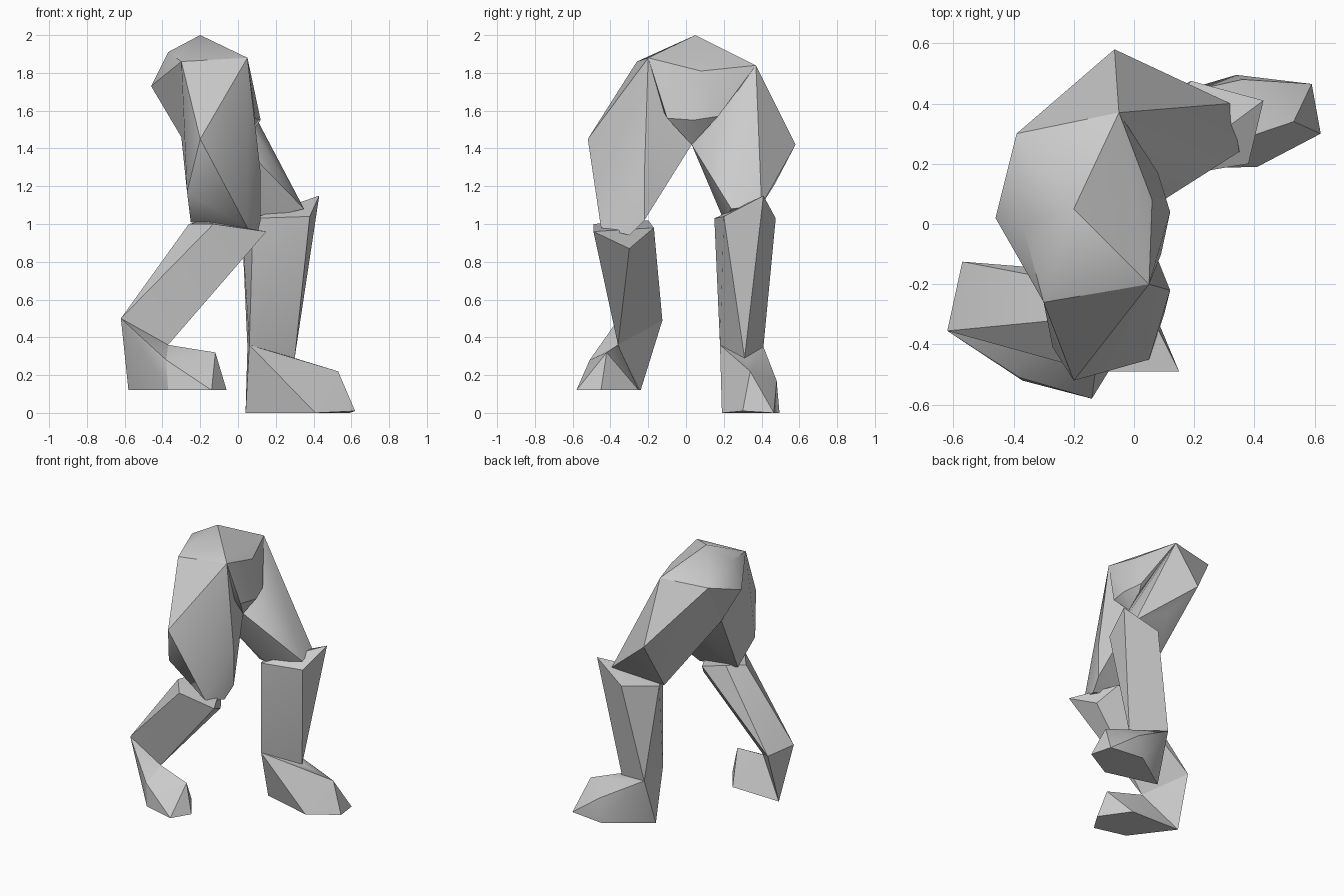
import bpy
import bmesh
import math

# Remove only the default object
default_object = bpy.data.objects.get("Cube")
if default_object:
    bpy.data.objects.remove(default_object, do_unlink=True)

# One plain clay grey for the whole figure
clay = bpy.data.materials.new("clay_grey")
clay.use_nodes = True
clay_colour = (0.6, 0.6, 0.6, 1)
clay.diffuse_color = clay_colour
shader = next(node for node in clay.node_tree.nodes if node.type == "BSDF_PRINCIPLED")
shader.inputs["Base Color"].default_value = clay_colour


def faceted_part(name, *corner_groups):
    """Wrap a faceted body segment around the corners of its end sections."""
    bm = bmesh.new()
    for group in corner_groups:
        for corner in group:
            bm.verts.new(corner)
    bmesh.ops.remove_doubles(bm, verts=bm.verts, dist=0.001)
    result = bmesh.ops.convex_hull(bm, input=bm.verts)
    leftovers = set(result["geom_interior"]) | set(result["geom_unused"])
    loose = [item for item in leftovers if isinstance(item, bmesh.types.BMVert)]
    bmesh.ops.delete(bm, geom=loose, context="VERTS")
    bmesh.ops.recalc_face_normals(bm, faces=bm.faces)
    mesh = bpy.data.meshes.new(name)
    bm.to_mesh(mesh)
    bm.free()
    part = bpy.data.objects.new(name, mesh)
    bpy.context.collection.objects.link(part)
    mesh.materials.append(clay)
    bpy.ops.object.select_all(action="DESELECT")
    part.select_set(True)
    bpy.context.view_layer.objects.active = part
    bpy.ops.object.shade_smooth_by_angle(angle=math.radians(35))
    return part


# Landmarks shared by the pelvis and thighs
waist_top = (-.2, .05, 2)
lumbar = (-.37, 0, 1.91)
near_hip_back = (-.3, -.26, 1.86)
near_hip_front = (.05, -.2, 1.88)
far_hip_front = (-.05, .37, 1.84)
far_hip_back = (-.39, .3, 1.83)
belly = (.06, .08, 1.81)
tail = (-.46, .02, 1.73)
crotch_front = (.02, .03, 1.42)
crotch_back = (-.3, .02, 1.46)
groin = [(.09, -.1, 1.56), (.12, .04, 1.55), (.08, .17, 1.57)]

# Pelvis
faceted_part("pelvis", [
    waist_top, lumbar, near_hip_back, near_hip_front, belly, far_hip_front,
    far_hip_back, tail, crotch_front, crotch_back], groin)

# Trailing leg: thigh, shin and raised foot
near_hip = [near_hip_back, near_hip_front, crotch_front, crotch_back,
            (-.2, -.52, 1.45)]
near_knee = [(-.27, -.41, 1.17), (.05, -.45, .98), (.1, -.3, .94),
             (.12, -.22, 1.02), (.12, -.22, 1.27), (-.25, -.24, 1.01)]
faceted_part("trailing_thigh", near_hip, near_knee)

near_shin_top = [(-.13, -.49, 1), (-.26, -.32, 1), (-.18, -.2, 1.02),
                 (.15, -.49, .96), (.07, -.3, .87), (-.01, -.17, .98)]
near_heel = [(-.62, -.355, .5), (-.57, -.125, .49)]
near_instep = (-.37, -.36, .36)
faceted_part("trailing_shin", near_shin_top, near_heel, [near_instep])

near_sole = [(-.58, -.24, .12), (-.37, -.52, .12), (-.14, -.58, .12),
             (-.06, -.45, .12), (-.2, -.25, .12)]
near_ankle_side = (-.38, -.51, .28)
near_toe_top = (-.12, -.42, .32)
faceted_part("trailing_heel", near_heel, near_sole[:2],
             [near_instep, near_ankle_side])
faceted_part("trailing_foot", near_sole,
             [near_instep, near_ankle_side, near_toe_top])

# Leading leg: thigh, shin and planted foot
far_hip = [far_hip_front, far_hip_back, crotch_front, crotch_back,
           (.08, .13, 1.5), (-.065, .58, 1.42)]
far_knee = [(.32, .4, 1.1), (.35, .24, 1.08), (.1, .2, 1.02),
            (.1, .47, 1.21), (0, .25, 1)]
faceted_part("leading_thigh", far_hip, far_knee)

far_shin_top = [(.08, .15, 1.03), (.38, .2, 1.04), (.43, .41, 1.15),
                (.19, .475, 1.03), (.02, .28, 1)]
far_ankle = [(.06, .18, .36), (.3, .31, .29), (.05, .41, .35)]
faceted_part("leading_shin", far_shin_top, far_ankle)

far_sole = [(.04, .29, 0), (.41, .19, 0), (.62, .3, .01), (.59, .465, 0),
            (.34, .495, 0)]
far_toe_top = [(.53, .34, .22), (.36, .48, .17)]
faceted_part("leading_foot", far_ankle, far_toe_top, far_sole)
